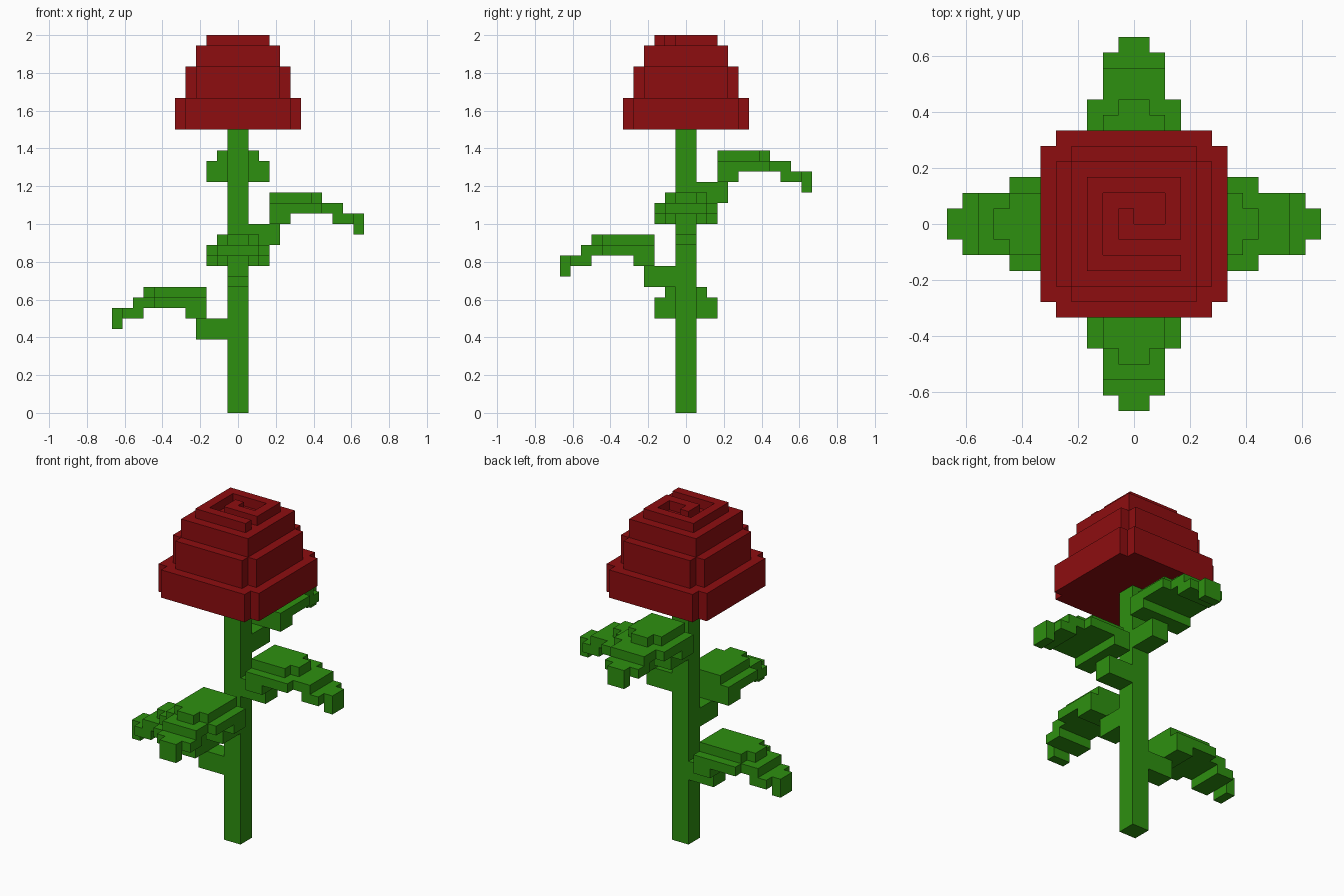
import bpy, bmesh, math
from mathutils import Matrix

cube = bpy.data.objects.get("Cube")
if cube:
    bpy.data.objects.remove(cube, do_unlink=True)

U = 2 / 36  # one block


def material(name, rgb):
    m = bpy.data.materials.new(name)
    m.use_nodes = True
    col = (*rgb, 1)
    m.diffuse_color = col
    bsdf = m.node_tree.nodes["Principled BSDF"]
    bsdf.inputs["Base Color"].default_value = col
    bsdf.inputs["Roughness"].default_value = 0.8
    return m


RED = material("petal red", (0.27, 0.004, 0.005))
GREEN = material("leaf green", (0.027, 0.28, 0.005))


def build(name, layers, mat, turn=0, lift=0):
    """Stack extruded outlines; each layer is (outline, bottom, top) in blocks."""
    bm = bmesh.new()
    for outline, z0, z1 in layers:
        face = bm.faces.new([bm.verts.new((x, y, z0)) for x, y in outline])
        ext = bmesh.ops.extrude_face_region(bm, geom=[face], use_keep_orig=True)
        verts = [g for g in ext["geom"] if isinstance(g, bmesh.types.BMVert)]
        bmesh.ops.translate(bm, verts=verts, vec=(0, 0, z1 - z0))
    bmesh.ops.recalc_face_normals(bm, faces=bm.faces)
    bm.transform(Matrix.Scale(U, 4) @ Matrix.Translation((0, 0, lift))
                 @ Matrix.Rotation(math.radians(turn), 4, "Z"))
    mesh = bpy.data.meshes.new(name)
    bm.to_mesh(mesh)
    bm.free()
    mesh.materials.append(mat)
    obj = bpy.data.objects.new(name, mesh)
    bpy.context.collection.objects.link(obj)
    return obj


def stepped(start, *steps):
    """Outline along x, symmetric in y, narrowing at each (end, half_width)."""
    side, x = [], start
    for end, half in steps:
        side += [(x, half), (end, half)]
        x = end
    return side + [(px, -py) for px, py in reversed(side)]


def notched(h):
    """Square of half size h with one block cut from each corner."""
    return stepped(-h, (1 - h, h - 1), (h - 1, h), (h, h - 1))


def square(h):
    return stepped(-h, (h, h))


# Stem
build("stem", [(square(1), 0, 27)], GREEN)

# Flower tiers, shrinking upward
for name, outline, z0, z1 in (("lower_petals", notched(6), 27, 30),
                              ("middle_petals", notched(5), 30, 33),
                              ("upper_petals", square(4), 33, 35)):
    build(name, [(outline, z0, z1)], RED)

# Spiral ridge on top, open toward +x
spiral = [(-3, 3), (3, 3), (3, -1), (-1, -1), (-1, 1), (0, 1), (0, 0),
          (2, 0), (2, 2), (-2, 2), (-2, -2), (3, -2), (3, -3), (-3, -3)]
build("petal_spiral", [(spiral, 35, 36)], RED)

# Drooping leaves spiralling up the stem: name, turn, base height, crest length
for name, turn, lift, crest in (("right_leaf", 180, 7, 8),
                                ("front_leaf", 270, 12, 8),
                                ("left_leaf", 0, 16, 7),
                                ("back_leaf", 90, 20, 7)):
    build(name, [
        (stepped(1, (4, 1)), 0, 2),                      # stalk
        (stepped(3, (5, 3)), 2, 3),                      # thick root
        (stepped(3, (8, 3), (10, 2)), 3, 4),             # blade
        (stepped(3, (crest, 2), (crest + 1, 1)), 4, 5),  # crest
        (stepped(9, (11, 2), (12, 1)), 2, 3),            # lowered end
        (stepped(11, (12, 1)), 1, 2),                    # tip
    ], GREEN, turn, lift)
